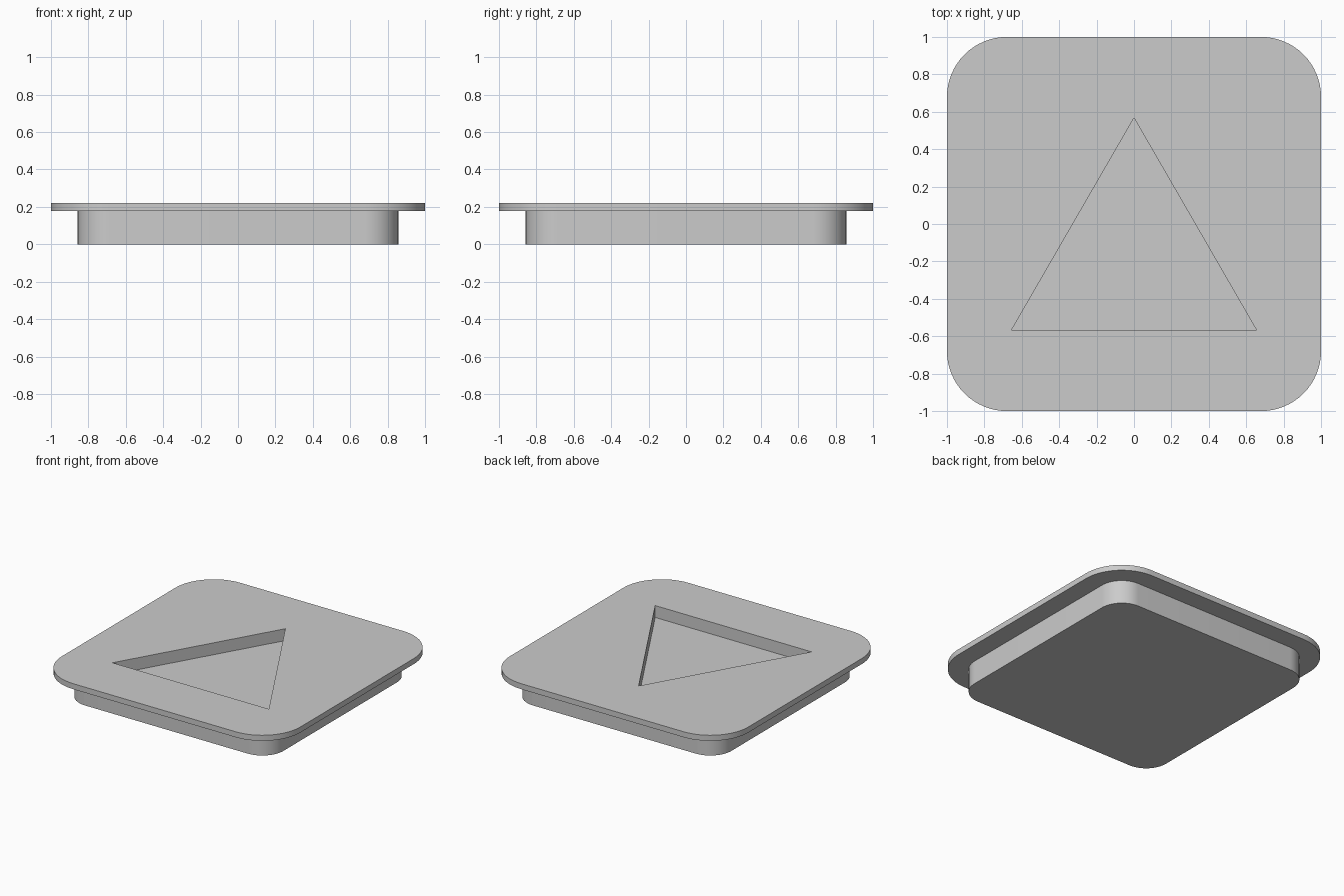
import bpy, bmesh
from math import pi, cos, sin, radians

cube = bpy.data.objects.get("Cube")
if cube:
    bpy.data.objects.remove(cube, do_unlink=True)

grey = bpy.data.materials.new("light_grey")
grey.use_nodes = True
colour = (0.6, 0.6, 0.6, 1)
grey.diffuse_color = colour
grey.node_tree.nodes["Principled BSDF"].inputs["Base Color"].default_value = colour


def rounded_square(half, radius, steps=16):
    """Counter-clockwise outline with arcs at the four corners."""
    points = []
    c = half - radius
    for k, (sx, sy) in enumerate([(1, 1), (-1, 1), (-1, -1), (1, -1)]):
        for i in range(steps + 1):
            a = (k + i / steps) * pi / 2
            points.append((sx * c + radius * cos(a), sy * c + radius * sin(a)))
    return points


def loft(name, sections):
    """Closed solid through a stack of (outline, height) sections."""
    bm = bmesh.new()
    rings = [[bm.verts.new((x, y, z)) for x, y in outline] for outline, z in sections]
    bm.faces.new(rings[0][::-1])
    for low, high in zip(rings, rings[1:]):
        n = len(low)
        for i in range(n):
            j = (i + 1) % n
            bm.faces.new((low[i], low[j], high[j], high[i]))
    bm.faces.new(rings[-1])
    bmesh.ops.recalc_face_normals(bm, faces=bm.faces)
    mesh = bpy.data.meshes.new(name)
    bm.to_mesh(mesh)
    bm.free()
    mesh.materials.append(grey)
    obj = bpy.data.objects.new(name, mesh)
    bpy.context.collection.objects.link(obj)
    return obj


# Plug body with the overhanging rim
body = rounded_square(0.857, 0.177)
rim = rounded_square(1.0, 0.32)
button = loft("button_cap", [(body, 0), (body, 0.178), (rim, 0.178), (rim, 0.22)])

# Triangular recess sunk into the top
triangle = [(-0.655, -0.567), (0.655, -0.567), (0, 0.567)]
cutter = loft("triangle_cutter", [(triangle, 0.13), (triangle, 0.4)])
cutter.hide_render = True

recess = button.modifiers.new("triangle_recess", "BOOLEAN")
recess.operation = "DIFFERENCE"
recess.solver = "EXACT"
recess.object = cutter

bpy.ops.object.select_all(action="DESELECT")
button.select_set(True)
bpy.context.view_layer.objects.active = button
bpy.ops.object.modifier_apply(modifier=recess.name)
bpy.data.objects.remove(cutter, do_unlink=True)

# Smooth rounded corners, crisp edges
bpy.ops.object.shade_smooth_by_angle(angle=radians(30))
